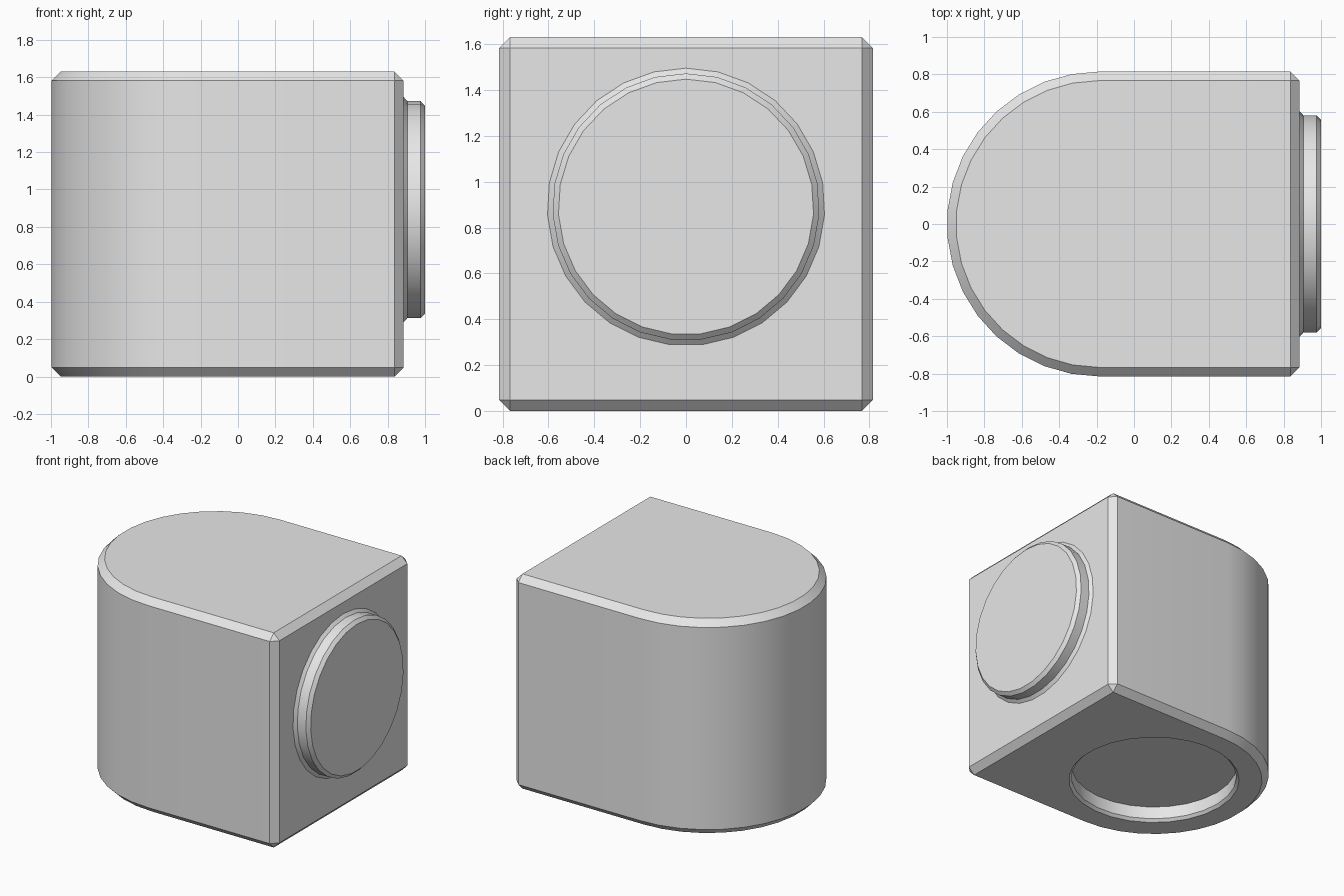
import bpy
import bmesh
from math import sin, cos, pi, radians
from mathutils import Matrix

if "Cube" in bpy.data.objects:
    bpy.data.objects.remove(bpy.data.objects["Cube"], do_unlink=True)

grey = bpy.data.materials.new("plain grey")
grey.use_nodes = True
colour = (0.8, 0.8, 0.8, 1)
grey.diffuse_color = colour
grey.node_tree.nodes["Principled BSDF"].inputs["Base Color"].default_value = colour

RADIUS = 0.815      # half width of the body and radius of its round end
ARC_X = -0.185      # centre of the round end
FACE_X = 0.885      # flat end that carries the plug
HEIGHT = 1.63
DISC_SIDES = 27


def make_object(name, bm):
    bmesh.ops.recalc_face_normals(bm, faces=bm.faces)
    mesh = bpy.data.meshes.new(name)
    bm.to_mesh(mesh)
    bm.free()
    mesh.materials.append(grey)
    obj = bpy.data.objects.new(name, mesh)
    bpy.context.collection.objects.link(obj)
    return obj


def lathe(name, profile, matrix):
    """Closed turned solid from (height, radius) pairs along local z."""
    bm = bmesh.new()
    rings = []
    for h, r in profile:
        angles = [pi + 2 * pi * i / DISC_SIDES for i in range(DISC_SIDES)]
        rings.append([bm.verts.new(matrix @ Matrix.Translation(
            (r * cos(a), r * sin(a), h)).translation) for a in angles])
    for low, high in zip(rings, rings[1:]):
        for i in range(DISC_SIDES):
            j = (i + 1) % DISC_SIDES
            bm.faces.new((low[i], low[j], high[j], high[i]))
    bm.faces.new(rings[0])
    bm.faces.new(rings[-1])
    return make_object(name, bm)


def activate(obj):
    bpy.ops.object.select_all(action='DESELECT')
    obj.select_set(True)
    bpy.context.view_layer.objects.active = obj


def smooth(obj):
    activate(obj)
    bpy.ops.object.shade_smooth_by_angle(angle=radians(30))


# Body: block with one round end, extruded upwards
bm = bmesh.new()
steps = 17
outline = [(FACE_X, -RADIUS), (FACE_X, RADIUS)]
for i in range(steps + 1):
    a = pi / 2 + pi * i / steps
    outline.append((ARC_X + RADIUS * cos(a), RADIUS * sin(a)))
base = bm.faces.new([bm.verts.new((x, y, 0)) for x, y in outline])
top = bmesh.ops.extrude_face_region(bm, geom=[base], use_keep_orig=True)
bmesh.ops.translate(bm, vec=(0, 0, HEIGHT),
                    verts=[g for g in top["geom"] if isinstance(g, bmesh.types.BMVert)])
body = make_object("body", bm)

# Chamfer on every hard edge of the body
bevel = body.modifiers.new("chamfer", 'BEVEL')
bevel.width = 0.048
bevel.segments = 1
bevel.limit_method = 'ANGLE'
bevel.angle_limit = radians(30)

# Round socket with a chamfered mouth, sunk into the underside
cutter = lathe("socket_cutter", [(-0.05, 0.655), (0.02, 0.585), (0.115, 0.585)],
               Matrix.Translation((ARC_X, 0, 0)))
cutter.hide_render = True
cut = body.modifiers.new("socket", 'BOOLEAN')
cut.operation = 'DIFFERENCE'
cut.solver = 'EXACT'
cut.object = cutter

activate(body)
for modifier in list(body.modifiers):
    bpy.ops.object.modifier_apply(modifier=modifier.name)
bpy.data.objects.remove(cutter, do_unlink=True)
smooth(body)

# Round plug on the flat end, flared at its root and chamfered at its rim
plug = lathe("plug", [(-0.02, 0.605), (0, 0.605), (0.02, 0.582), (0.092, 0.582), (0.115, 0.557)],
             Matrix.Translation((FACE_X, 0, 0.89)) @ Matrix.Rotation(pi / 2, 4, 'Y'))
smooth(plug)
